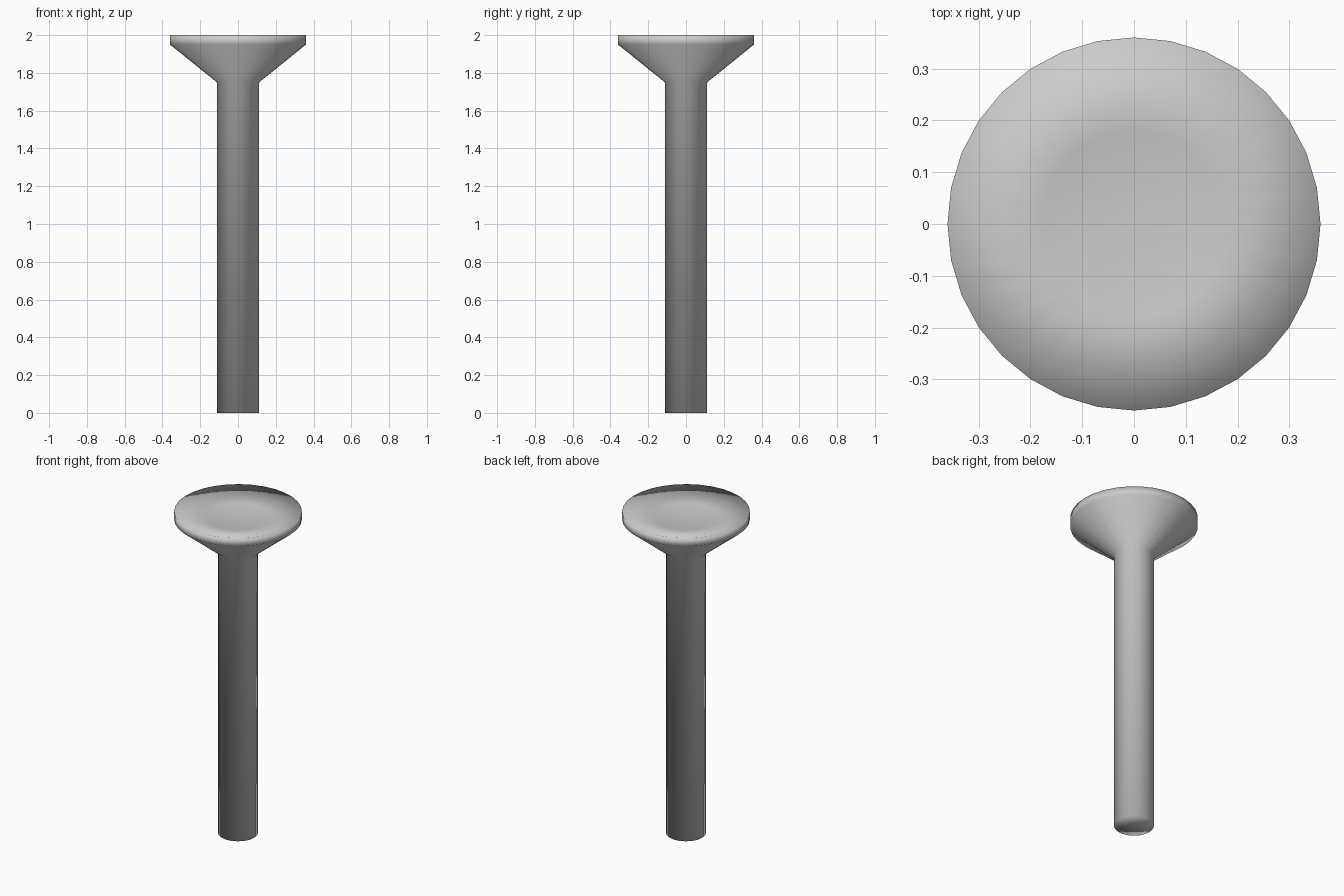
import bpy, bmesh, math

if "Cube" in bpy.data.objects:
    bpy.data.objects.remove(bpy.data.objects["Cube"])

SIDES = 32

# Half profile (radius, height): shaft, flared head, thin rim, shallow dish
PROFILE = [(0.112, 0.0), (0.112, 1.75), (0.36, 1.95), (0.36, 2.0), (0.18, 1.965)]
DISH_CENTRE_Z = 1.955


def lathe(name, profile, bottom_z, top_z):
    bm = bmesh.new()
    rings = []
    for r, z in profile:
        rings.append([bm.verts.new((r * math.cos(2 * math.pi * i / SIDES),
                                    r * math.sin(2 * math.pi * i / SIDES), z))
                      for i in range(SIDES)])
    bottom = bm.verts.new((0, 0, bottom_z))
    top = bm.verts.new((0, 0, top_z))
    for i in range(SIDES):
        j = (i + 1) % SIDES
        for lo, hi in zip(rings, rings[1:]):
            bm.faces.new((lo[i], lo[j], hi[j], hi[i]))
        bm.faces.new((bottom, rings[0][j], rings[0][i]))
        bm.faces.new((top, rings[-1][i], rings[-1][j]))
    for f in bm.faces:
        f.smooth = True
    mesh = bpy.data.meshes.new(name)
    bm.to_mesh(mesh)
    bm.free()
    obj = bpy.data.objects.new(name, mesh)
    bpy.context.collection.objects.link(obj)
    return obj


# One continuous smooth-shaded peg with a dished, flared head
lathe("flared_peg", PROFILE, 0.0, DISH_CENTRE_Z)
